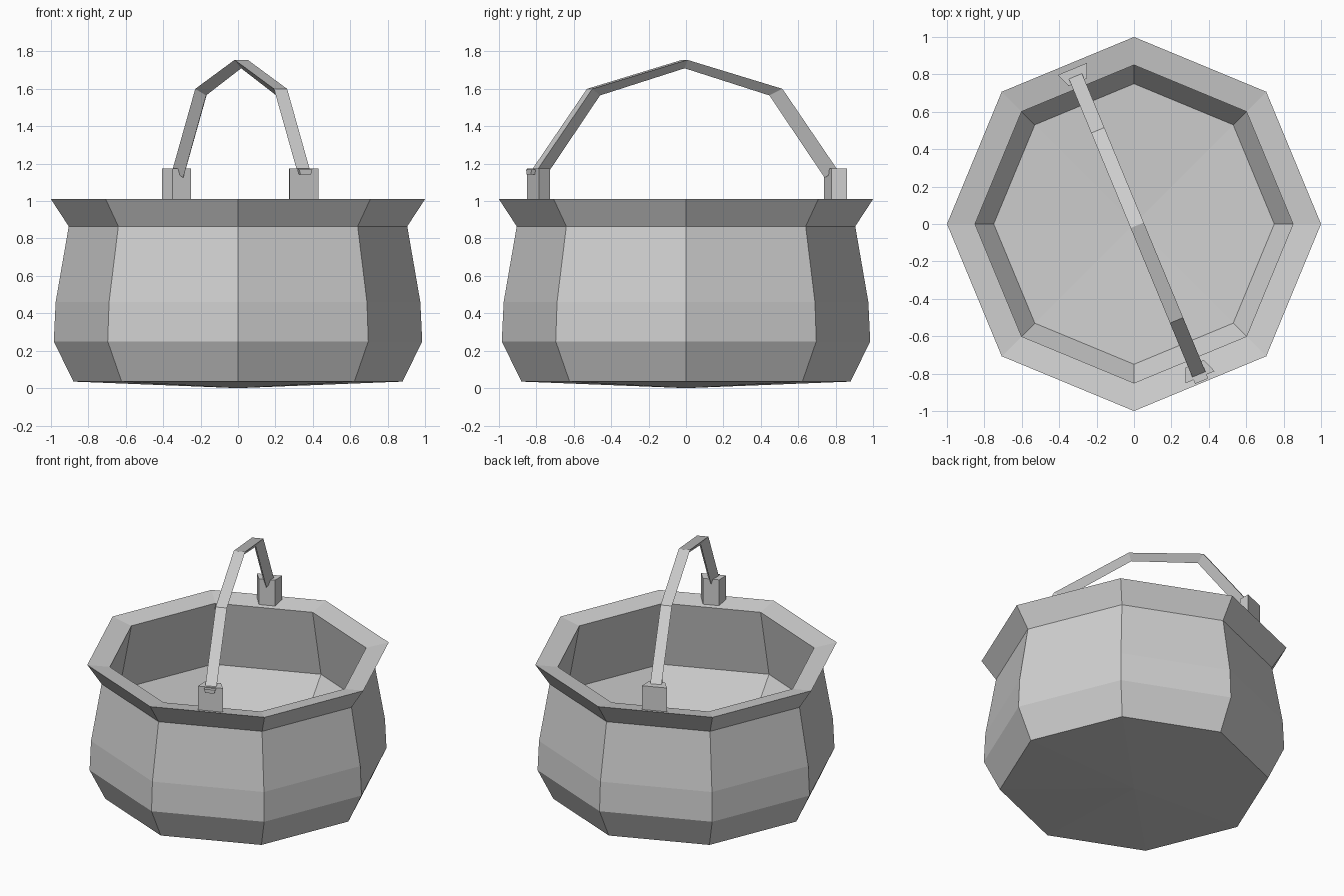
import bpy, bmesh, math
from mathutils import Matrix

if "Cube" in bpy.data.objects:
    bpy.data.objects.remove(bpy.data.objects["Cube"])

grey = bpy.data.materials.new("plain_grey")
grey.use_nodes = True
grey.diffuse_color = (0.63, 0.63, 0.63, 1)
grey.node_tree.nodes["Principled BSDF"].inputs["Base Color"].default_value = grey.diffuse_color


def finish(name, bm, turn=0.0):
    bmesh.ops.recalc_face_normals(bm, faces=bm.faces)
    bm.transform(Matrix.Rotation(turn, 4, "Z"))
    mesh = bpy.data.meshes.new(name)
    bm.to_mesh(mesh)
    bm.free()
    mesh.materials.append(grey)
    obj = bpy.data.objects.new(name, mesh)
    bpy.context.collection.objects.link(obj)
    return obj


def lathe(name, profile, sides):
    """Turn (radius, height) points round z; both ends lie on the axis."""
    bm = bmesh.new()
    rings = []
    for r, z in profile:
        count = sides if r else 1
        rings.append([bm.verts.new((r * math.cos(math.tau * i / sides),
                                    r * math.sin(math.tau * i / sides), z))
                      for i in range(count)])
    for a, b in zip(rings, rings[1:]):
        for i in range(sides):
            j = (i + 1) % sides
            corners = [a[i % len(a)], a[j % len(a)], b[j % len(b)], b[i % len(b)]]
            bm.faces.new(list(dict.fromkeys(corners)))
    return finish(name, bm)


def loft(name, sections, turn):
    """Skin a row of equal-sized cross-sections and cap both ends."""
    bm = bmesh.new()
    rings = [[bm.verts.new(p) for p in section] for section in sections]
    bm.faces.new(rings[0])
    bm.faces.new(rings[-1])
    n = len(rings[0])
    for a, b in zip(rings, rings[1:]):
        for i in range(n):
            j = (i + 1) % n
            bm.faces.new((a[i], a[j], b[j], b[i]))
    return finish(name, bm, turn)


# Pot: outer bowl, flared rim sloping inwards, inner wall and sunken floor
outside = [(0, 0), (0.88, 0.035), (0.985, 0.25), (0.975, 0.46), (0.905, 0.865), (1, 1.01)]
inside = [(0.85, 0.983), (0.945, 0.5), (0.75, 0.22), (0, 0.185)]
lathe("pot", outside + inside, 8)

# Handle: triangular bar along local x, turned to span two opposite rim edges
TURN = math.radians(-67.5)
SIDE = 0.013
HALF = 0.038
top_edge = [(0.87, 1.165), (0.55, 1.6), (0, 1.755)]
low_edge = [(0.81, 1.125), (0.49, 1.565), (0, 1.71)]


def both_sides(points):
    return points + [(-x, z) for x, z in reversed(points[:-1])]


bars = [[(tx + SIDE, SIDE - HALF, tz), (tx + SIDE, SIDE + HALF, tz), (lx + SIDE, SIDE, lz)]
        for (tx, tz), (lx, lz) in zip(both_sides(top_edge), both_sides(low_edge))]
loft("handle", bars, TURN)

# Wedge-shaped brackets on the rim
wedge = [(0.892, -0.084), (0.892, 0.084), (0.815, 0.054), (0.815, -0.054)]
for name, way in (("front_bracket", 1), ("back_bracket", -1)):
    loft(name, [[(way * a, b + SIDE, z) for a, b in wedge] for z in (0.985, 1.175)], TURN)

# Handle tip poking through the front bracket
loft("handle_tip", [[(x, SIDE - HALF, 1.168), (x, SIDE + HALF, 1.168),
                     (x, SIDE + 0.03, 1.142), (x, SIDE - 0.03, 1.142)]
                    for x in (0.86, 0.915)], TURN)
